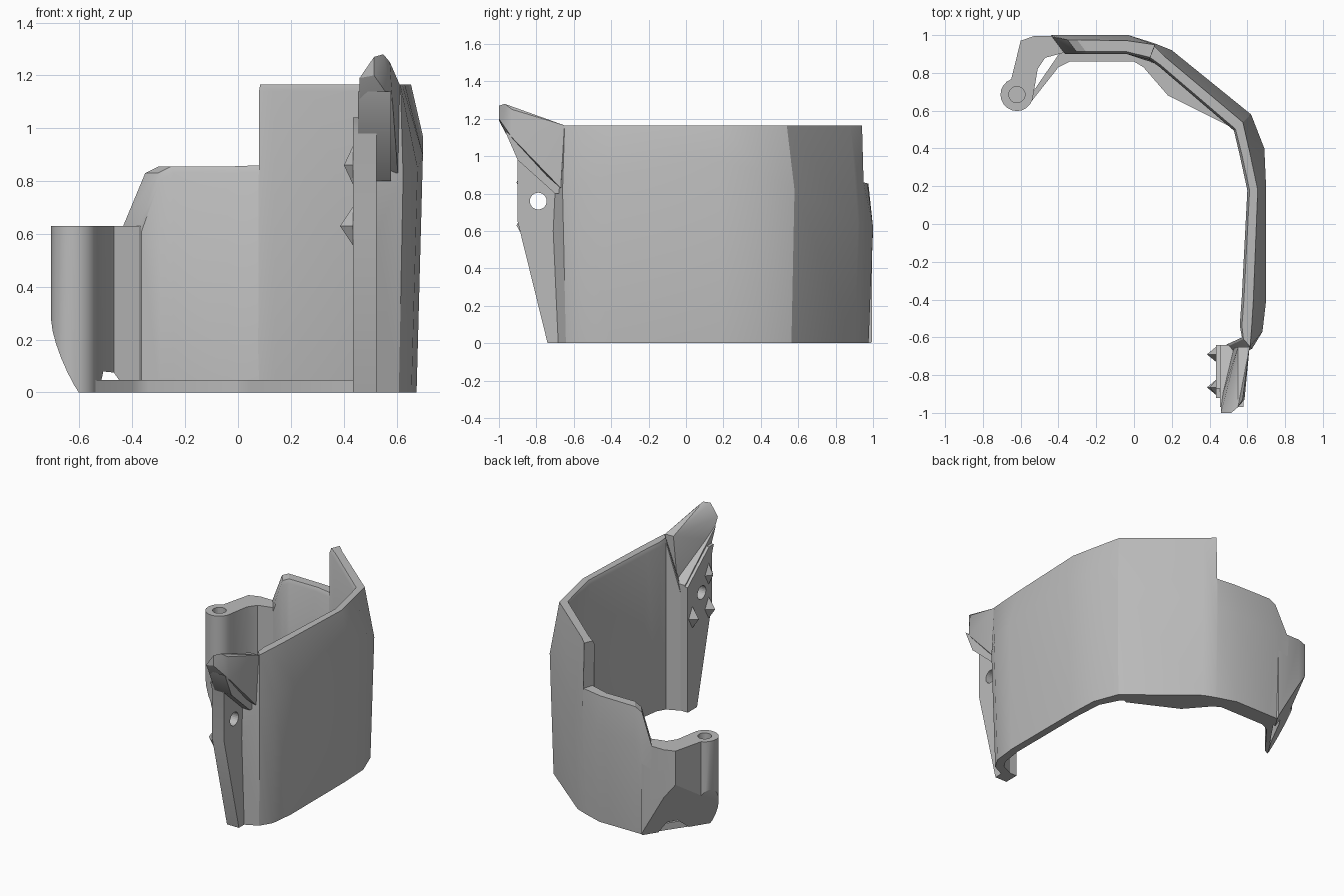
import bpy
import bmesh
from math import radians, sin, cos, pi
from mathutils import Vector

default_cube = bpy.data.objects.get("Cube")
if default_cube:
    bpy.data.objects.remove(default_cube, do_unlink=True)

grey = bpy.data.materials.new("plain_grey")
grey.use_nodes = True
grey.diffuse_color = (0.5, 0.5, 0.5, 1)
grey.node_tree.nodes["Principled BSDF"].inputs["Base Color"].default_value = (0.5, 0.5, 0.5, 1)

# Slanted plane that trims the lower corner next to the post
TRIM_POINT = Vector((-0.37, 0.97, 0))
TRIM_NORMAL = Vector((-1, 0.63, -0.575)).normalized()


def trim_corner(bm):
    geometry = bm.verts[:] + bm.edges[:] + bm.faces[:]
    bmesh.ops.bisect_plane(bm, geom=geometry, plane_co=TRIM_POINT,
                           plane_no=TRIM_NORMAL, clear_outer=True)
    open_edges = [edge for edge in bm.edges if edge.is_boundary]
    bmesh.ops.holes_fill(bm, edges=open_edges, sides=0)


def finish(bm, name, smooth_angle=28):
    bmesh.ops.recalc_face_normals(bm, faces=bm.faces[:])
    mesh = bpy.data.meshes.new(name)
    bm.to_mesh(mesh)
    bm.free()
    mesh.materials.append(grey)
    obj = bpy.data.objects.new(name, mesh)
    bpy.context.collection.objects.link(obj)
    bpy.ops.object.select_all(action='DESELECT')
    obj.select_set(True)
    bpy.context.view_layer.objects.active = obj
    bpy.ops.object.shade_smooth_by_angle(angle=radians(smooth_angle))
    return obj


def prism(points, direction):
    """Closed solid made by extruding a flat outline."""
    bm = bmesh.new()
    face = bm.faces.new([bm.verts.new(p) for p in points])
    extruded = bmesh.ops.extrude_face_region(bm, geom=[face], use_keep_orig=True)
    moved = [item for item in extruded["geom"] if isinstance(item, bmesh.types.BMVert)]
    bmesh.ops.translate(bm, verts=moved, vec=direction)
    bmesh.ops.recalc_face_normals(bm, faces=bm.faces[:])
    return bm


def drill(obj, location, radius, depth, rotation):
    """Cut a round hole."""
    bpy.ops.mesh.primitive_cylinder_add(vertices=24, radius=radius, depth=depth,
                                        location=location, rotation=rotation)
    cutter = bpy.context.object
    cutter.hide_render = True
    modifier = obj.modifiers.new("hole", 'BOOLEAN')
    modifier.operation = 'DIFFERENCE'
    modifier.solver = 'EXACT'
    modifier.object = cutter
    bpy.ops.object.select_all(action='DESELECT')
    obj.select_set(True)
    bpy.context.view_layer.objects.active = obj
    bpy.ops.object.modifier_apply(modifier=modifier.name)
    bpy.data.objects.remove(cutter, do_unlink=True)


# Curved wall: x, y of the widest outline, height of the bulge, top height,
# inset at the top, thickness at the top, thickness at the bottom
stations = [
    (-0.44, 1.0, 0.60, 0.635, 0.01, 0.1, 0.1),
    (-0.37, 1.0, 0.62, 0.83, 0.025, 0.1, 0.1),
    (-0.32, 1.0, 0.62, 0.855, 0.025, 0.1, 0.1),
    (-0.03, 1.0, 0.62, 0.855, 0.03, 0.1, 0.1),
    (0.11, 0.956, 0.62, 0.86, 0.007, 0.09, 0.1),
    (0.113, 0.955, 0.62, 1.165, 0.015, 0.09, 0.1),
    (0.20, 0.92, 0.65, 1.165, 0.05, 0.11, 0.1),
    (0.62, 0.58, 0.82, 1.165, 0.06, 0.125, 0.1),
    (0.69, 0.40, 0.92, 1.165, 0.08, 0.135, 0.08),
    (0.70, 0.18, 0.97, 1.165, 0.045, 0.1, 0.075),
    (0.70, -0.40, 0.90, 1.165, 0.068, 0.13, 0.075),
    (0.68, -0.57, 0.85, 1.165, 0.06, 0.125, 0.08),
    (0.625, -0.66, 0.82, 1.165, 0.015, 0.08, 0.08),
    (0.525, -0.71, 0.60, 0.83, 0.01, 0.08, 0.08),
]
bm = bmesh.new()
rings = []
for i, (x, y, bulge, top, inset, thick, thick_low) in enumerate(stations):
    before = stations[max(i - 1, 0)]
    after = stations[min(i + 1, len(stations) - 1)]
    along = Vector((after[0] - before[0], after[1] - before[1], 0)).normalized()
    outward = Vector((-along.y, along.x, 0))
    if i < 3:
        outward = Vector((-0.75, 1, 0))  # skewed end of the low panel
    base = Vector((x, y, 0))
    section = [(0.024, 0), (0, bulge), (inset, top), (thick - 0.012, top),
               (thick, top - 0.025), (thick_low, 0)]
    rings.append([bm.verts.new(base - outward * depth + Vector((0, 0, z)))
                  for depth, z in section])
for ring, following in zip(rings, rings[1:]):
    for k in range(len(ring)):
        n = (k + 1) % len(ring)
        bm.faces.new((ring[k], ring[n], following[n], following[k]))
bm.faces.new(rings[0])
bm.faces.new(rings[-1])
bmesh.ops.recalc_face_normals(bm, faces=bm.faces[:])
trim_corner(bm)
finish(bm, "curved_wall")

# Hinge post with the web that joins it to the wall
centre_x, centre_y, post_radius = -0.62, 0.685, 0.087
outline = [(-0.36, 0.995), (-0.53, 0.995), (-0.6, 0.97)]
for step in range(15):
    angle = radians(110) + radians(250) * step / 14
    outline.append((centre_x + post_radius * cos(angle), centre_y + post_radius * sin(angle)))
outline += [(-0.51, 0.82), (-0.47, 0.88), (-0.36, 0.91)]
bm = prism([(x, y, 0) for x, y in outline], (0, 0, 0.63))
trim_corner(bm)
post = finish(bm, "hinge_post")
drill(post, (centre_x, centre_y, 0.63), 0.043, 0.5, (0, 0, 0))

# Thin ledge along the inside of the bottom edge, running into the post
ledge = [(-0.6, 0.605), (-0.55, 0.64), (-0.4, 0.83), (-0.34, 0.86), (0, 0.86), (0.05, 0.83),
         (0.18, 0.68), (0.5, 0.52), (0.57, 0.55), (0.19, 0.86), (-0.03, 0.94), (-0.37, 0.94)]
bm = prism([(x, y, 0) for x, y in ledge], (0, 0, 0.047))
trim_corner(bm)
finish(bm, "bottom_ledge")

# Upright flange with its screw hole
flange_side = [(-0.74, 0), (-0.9, 0.65), (-0.9, 0.98), (-0.92, 1.04),
               (-0.87, 1.04), (-0.64, 0.85), (-0.64, 0)]
bm = prism([(0.435, y, z) for y, z in flange_side], (0.09, 0, 0))
flange = finish(bm, "front_flange")
drill(flange, (0.48, -0.79, 0.76), 0.045, 0.4, (0, pi / 2, 0))

# Sloping shoulder that closes the gap between flange and wall
shoulder_side = [(-0.9, 0.98), (-0.97, 1.14), (-0.64, 0.86), (-0.64, 0.8), (-0.7, 0.8)]
bm = prism([(0.455, y, z) for y, z in shoulder_side], (0.125, 0, 0))
finish(bm, "flange_shoulder")

# Pointed upper corner reaching forward over the flange
corner = [(0.605, -0.67, 0.83), (0.612, -0.65, 1.165), (0.55, -0.65, 1.165), (0.525, -0.66, 0.83),
          (0.585, -0.93, 1.1), (0.525, -0.9, 1.03), (0.46, -0.93, 1.06), (0.46, -1, 1.19),
          (0.515, -1, 1.2), (0.515, -1, 1.27), (0.55, -0.97, 1.28), (0.575, -0.93, 1.25)]
bm = bmesh.new()
for point in corner:
    bm.verts.new(point)
hull = bmesh.ops.convex_hull(bm, input=bm.verts[:])
spare = [item for item in hull["geom_interior"] if isinstance(item, bmesh.types.BMVert)]
bmesh.ops.delete(bm, geom=spare, context='VERTS')
finish(bm, "upper_corner")

# Small pointed teeth on the inner face of the flange
for label, y, z, height in (("upper", -0.865, 0.86, 0.035),
                            ("lower", -0.865, 0.63, 0.05),
                            ("rear", -0.69, 0.63, 0.05)):
    bm = bmesh.new()
    bmesh.ops.create_cone(bm, cap_ends=True, segments=4, radius1=0.075, radius2=0, depth=height)
    for vert in bm.verts:
        across, up, reach = vert.co.x, vert.co.y, vert.co.z + height / 2
        vert.co = (0.436 - reach, y + across * 0.55, z + up)
    finish(bm, label + "_tooth")
